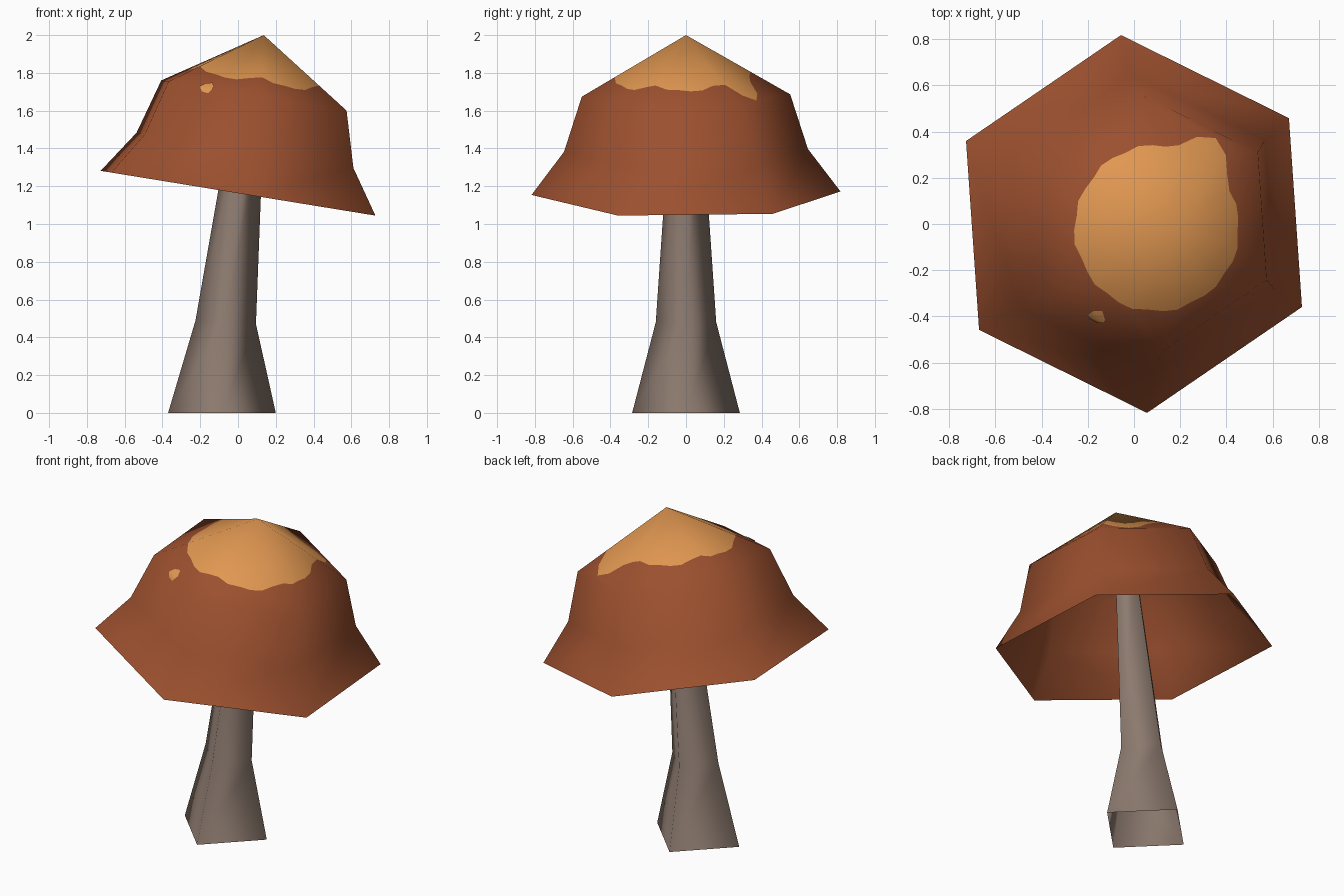
import bpy, math
from mathutils import Matrix, Vector

if "Cube" in bpy.data.objects:
    bpy.data.objects.remove(bpy.data.objects["Cube"])


def material(name, rgb):
    m = bpy.data.materials.new(name)
    m.diffuse_color = (*rgb, 1)
    m.use_nodes = True
    m.node_tree.nodes["Principled BSDF"].inputs["Base Color"].default_value = m.diffuse_color
    return m


BROWN = material("cap brown", (0.33, 0.08, 0.028))
ORANGE = material("patch orange", (0.75, 0.31, 0.082))
GREY = material("stalk grey", (0.265, 0.197, 0.16))


def build(name, verts, faces, mats, idx=None, normals=None):
    me = bpy.data.meshes.new(name)
    me.from_pydata(verts, [], faces)
    for m in mats:
        me.materials.append(m)
    for i, p in enumerate(me.polygons):
        p.use_smooth = True
        p.material_index = idx[i] if idx else 0
    if normals:
        me.normals_split_custom_set_from_vertices(normals)
    ob = bpy.data.objects.new(name, me)
    bpy.context.collection.objects.link(ob)
    return ob


# Cap: open, tilted six-sided shell with an orange crown cut into the top
tilt = Matrix.Translation((0, 0, 1.163)) @ Matrix.Rotation(math.radians(9.25), 4, 'Y')
rot = tilt.to_3x3()
START = 34
TOP = 0.848
verts, normals, faces, idx = [], [], [], []


def add(deg, r, z, nr, nz):
    a = math.radians(deg)
    c, s = math.cos(a), math.sin(a)
    verts.append(tilt @ Vector((r * c, r * s, z)))
    normals.append((rot @ Vector((nr * c, nr * s, nz))).normalized())


for r, z, nr, nz in [(0.82, 0, 0.78, 0.62), (0.647, 0.23, 0.88, 0.47), (0.553, 0.524, 0.8, 0.6)]:
    for k in range(6):
        add(START + 60 * k, r, z, nr, nz)
for ring in range(2):
    for k in range(6):
        a, b, n = ring * 6, ring * 6 + 6, (k + 1) % 6
        faces.append((a + k, a + n, b + n, b + k))
        idx.append(0)

# wavy crown outline, with one side lobe, lying on the six top facets
lobe = {34: 0.37, 44: 0.43, 54: 0.46, 64: 0.42, 74: 0.355}
apothem = 0.553 * math.cos(math.radians(30))
for i in range(36):
    d = START + 10 * i
    r = lobe.get(d, 0.36 - 0.018 * math.sin(math.radians(d)) + 0.006 * math.sin(i * 2.1))
    off = math.radians((d - START) % 60 - 30)
    z = TOP - (TOP - 0.524) * r * math.cos(off) / apothem
    add(d, r, z, 0.55, 0.83)
add(0, 0, TOP, 0, 1)
for k in range(6):
    edge = [18 + (6 * k + j) % 36 for j in range(7)]
    faces.append([12 + k, 12 + (k + 1) % 6] + edge[::-1])
    idx.append(0)
for i in range(36):
    faces.append((18 + i, 18 + (i + 1) % 36, 54))
    idx.append(1)
build("cap", verts, faces, [BROWN, ORANGE], idx, normals)

# Small spot folded over the front shoulder of the cap
A, B, C, D, P = verts[16], verts[15], verts[10], verts[9], verts[54]
out = rot @ Vector((-0.35, -0.7, 0.6)).normalized() * 0.005


def on_edge(t, v):
    p = A.lerp(B, 1 - t)
    q = P if v > 0 else C.lerp(D, 1 - t)
    return p.lerp(q, abs(v)) + out


spot = [on_edge(*tv) for tv in
        [(0.34, 0), (0.36, 0.06), (0.42, 0.09), (0.48, 0.03), (0.48, 0), (0.45, -0.1), (0.38, -0.09)]]
build("cap_spot", spot, [(0, 4, 3, 2, 1), (0, 6, 5, 4)], [ORANGE])

# Stalk: leaning four-sided open tube, corners on the axes
sv, sf = [], []
for cx, z, r, lean in [(-0.085, 0, 0.285, 0), (-0.065, 0.48, 0.16, 0.06), (0.06, 1.65, 0.08, 0.1)]:
    for k in range(4):
        a = math.radians(90 * k)
        x = r * math.cos(a)
        sv.append((cx + x, r * math.sin(a), z - lean * x))
for ring in range(2):
    for k in range(4):
        a, n = ring * 4, (k + 1) % 4
        sf.append((a + k, a + n, a + 4 + n, a + 4 + k))
build("stalk", sv, sf, [GREY])
